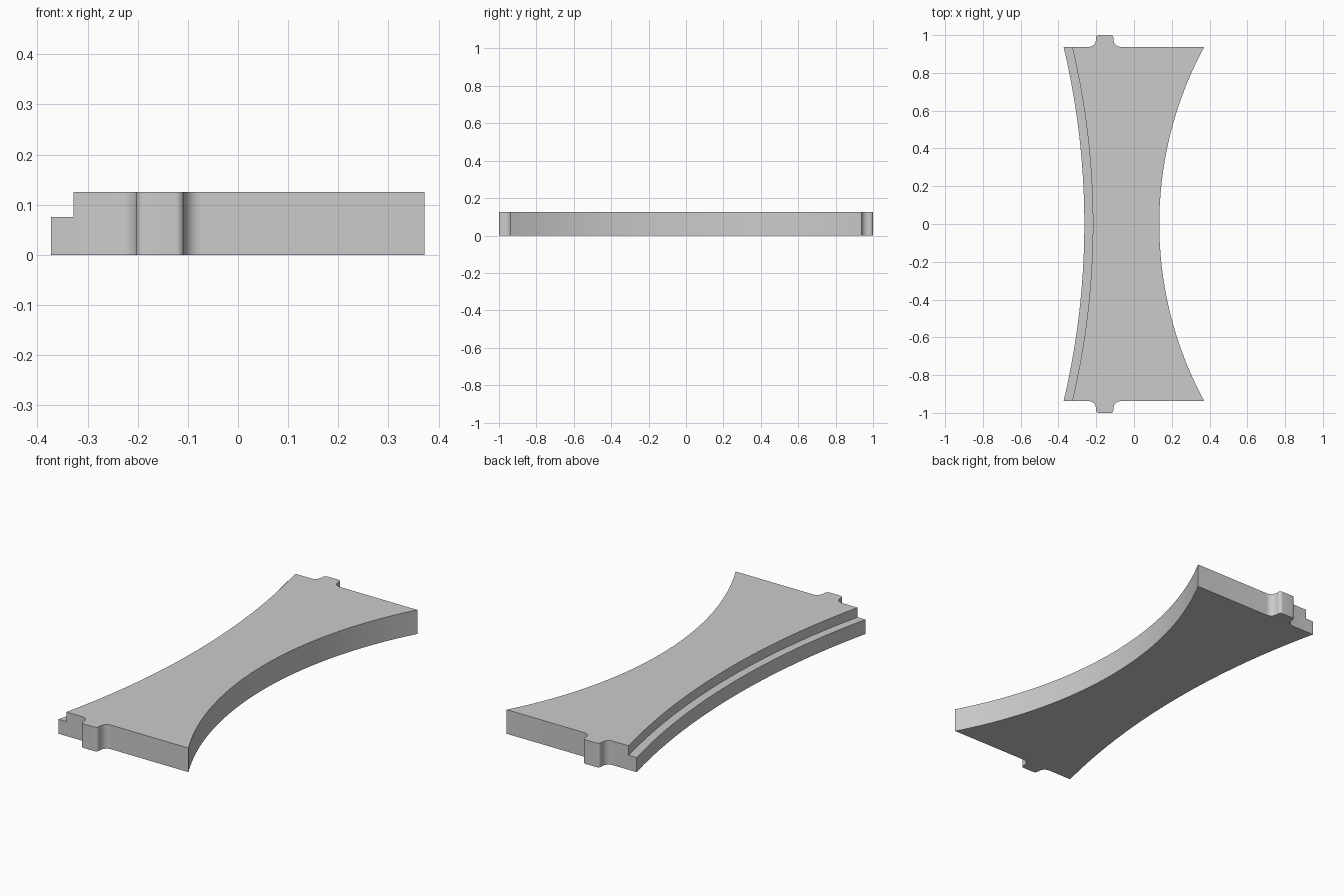
import bpy, bmesh, math

if "Cube" in bpy.data.objects:
    bpy.data.objects.remove(bpy.data.objects["Cube"])

END_Y, LEDGE_Z, TOP_Z = 0.938, 0.075, 0.125
SEG = 40


def side_arc(x_end, x_mid):
    """Circular arc from y=-END_Y to y=+END_Y through x_mid at y=0."""
    sag = abs(x_end - x_mid)
    r = (END_Y ** 2 + sag ** 2) / (2 * sag)
    s = 1 if x_end > x_mid else -1
    a = math.asin(END_Y / r)
    return [(x_mid + s * r * (1 - math.cos(t)), r * math.sin(t))
            for t in (a * (2 * i / SEG - 1) for i in range(SEG + 1))]


def corner(cx, cy, r, a0, a1, n=8):
    return [(cx + r * math.cos(math.radians(a0 + (a1 - a0) * i / n)),
             cy + r * math.sin(math.radians(a0 + (a1 - a0) * i / n))) for i in range(n + 1)]


# Locating tab with filleted root and rounded tip, listed right to left
xl, xr, root, tip = -0.202, -0.108, 0.036, 0.016
tab = (corner(xr + root, END_Y + root, root, 270, 180)
       + corner(xr - tip, 1 - tip, tip, 0, 90)
       + corner(xl + tip, 1 - tip, tip, 90, 180)
       + corner(xl - root, END_Y + root, root, 0, -90))
tab_front = [(x, -y) for x, y in reversed(tab)]

# Counter-clockwise outlines: shared part, then the lower or upper left edge
shared = tab_front + side_arc(0.372, 0.134) + tab
outer = side_arc(-0.373, -0.263)[::-1]
inner = side_arc(-0.328, -0.218)[::-1]

bm = bmesh.new()


def ring(points, z):
    return [bm.verts.new((x, y, z)) for x, y in points]


def walls(low, high, closed=True):
    n = len(low)
    for i in range(n if closed else n - 1):
        j = (i + 1) % n
        bm.faces.new((low[i], low[j], high[j], high[i]))


inner_mid = ring(inner, LEDGE_Z)
outer_mid = ring(outer, LEDGE_Z)
shared_mid = ring(shared, LEDGE_Z)
ends = [inner[0]], [inner[-1]]
bottom = ring(ends[1] + shared + ends[0] + outer, 0)
top = ring(shared + inner, TOP_Z)

# Lower walls, rebate ledge, upper walls and caps
walls(bottom, [inner_mid[-1]] + shared_mid + [inner_mid[0]] + outer_mid)
walls(outer_mid, inner_mid, closed=False)
walls(shared_mid + inner_mid, top)
bm.faces.new(bottom[::-1])
bm.faces.new(top)
bmesh.ops.recalc_face_normals(bm, faces=bm.faces)

mesh = bpy.data.meshes.new("waisted_plate")
bm.to_mesh(mesh)
bm.free()
plate = bpy.data.objects.new("waisted_plate", mesh)
bpy.context.collection.objects.link(plate)
bpy.context.view_layer.objects.active = plate
plate.select_set(True)
bpy.ops.object.shade_smooth_by_angle(angle=math.radians(30))
